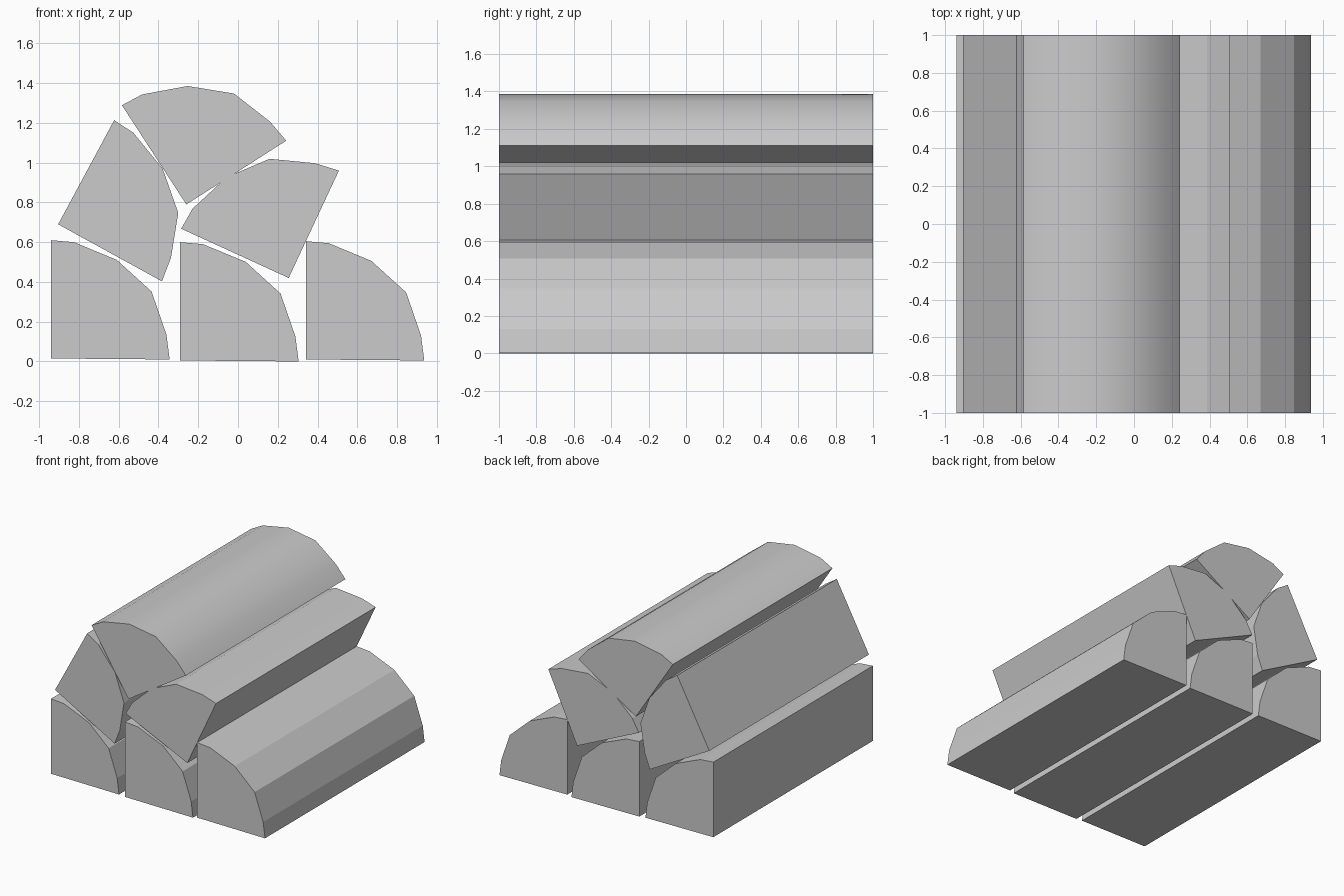
import bpy, bmesh
from math import radians

if "Cube" in bpy.data.objects:
    bpy.data.objects.remove(bpy.data.objects["Cube"])

# Quarter-log cross-section in x, z, starting at the split corner
PROFILE = [(0, 0), (.596, -.005), (.58, .12), (.505, .337),
           (.33, .496), (.115, .585), (0, .595)]


def split_log(name, corner, angle, smooth=False):
    """Extrude the quarter profile along y, turned by angle in the front view."""
    bm = bmesh.new()
    face = bm.faces.new([bm.verts.new((x, -1, z)) for x, z in PROFILE])
    ext = bmesh.ops.extrude_face_region(bm, geom=[face], use_keep_orig=True)
    moved = [v for v in ext["geom"] if isinstance(v, bmesh.types.BMVert)]
    bmesh.ops.translate(bm, vec=(0, 2, 0), verts=moved)
    bmesh.ops.recalc_face_normals(bm, faces=bm.faces)
    mesh = bpy.data.meshes.new(name)
    bm.to_mesh(mesh)
    bm.free()
    obj = bpy.data.objects.new(name, mesh)
    bpy.context.collection.objects.link(obj)
    obj.location = (corner[0], 0, corner[1])
    obj.rotation_euler.y = -radians(angle)
    if smooth:
        bpy.ops.object.select_all(action='DESELECT')
        obj.select_set(True)
        bpy.context.view_layer.objects.active = obj
        bpy.ops.object.shade_smooth_by_angle(angle=radians(40))


# Bottom row
split_log("bottom_log_left", (-.94, .015), 0)
split_log("bottom_log_middle", (-.291, .005), 0)
split_log("bottom_log_right", (.341, .01), 0)

# Middle row
split_log("middle_log_left", (-.905, .69), -28.3)
split_log("middle_log_right", (.255, .42), 65.4)

# Rounded log on top
split_log("top_log", (-.26, .79), 33, smooth=True)
